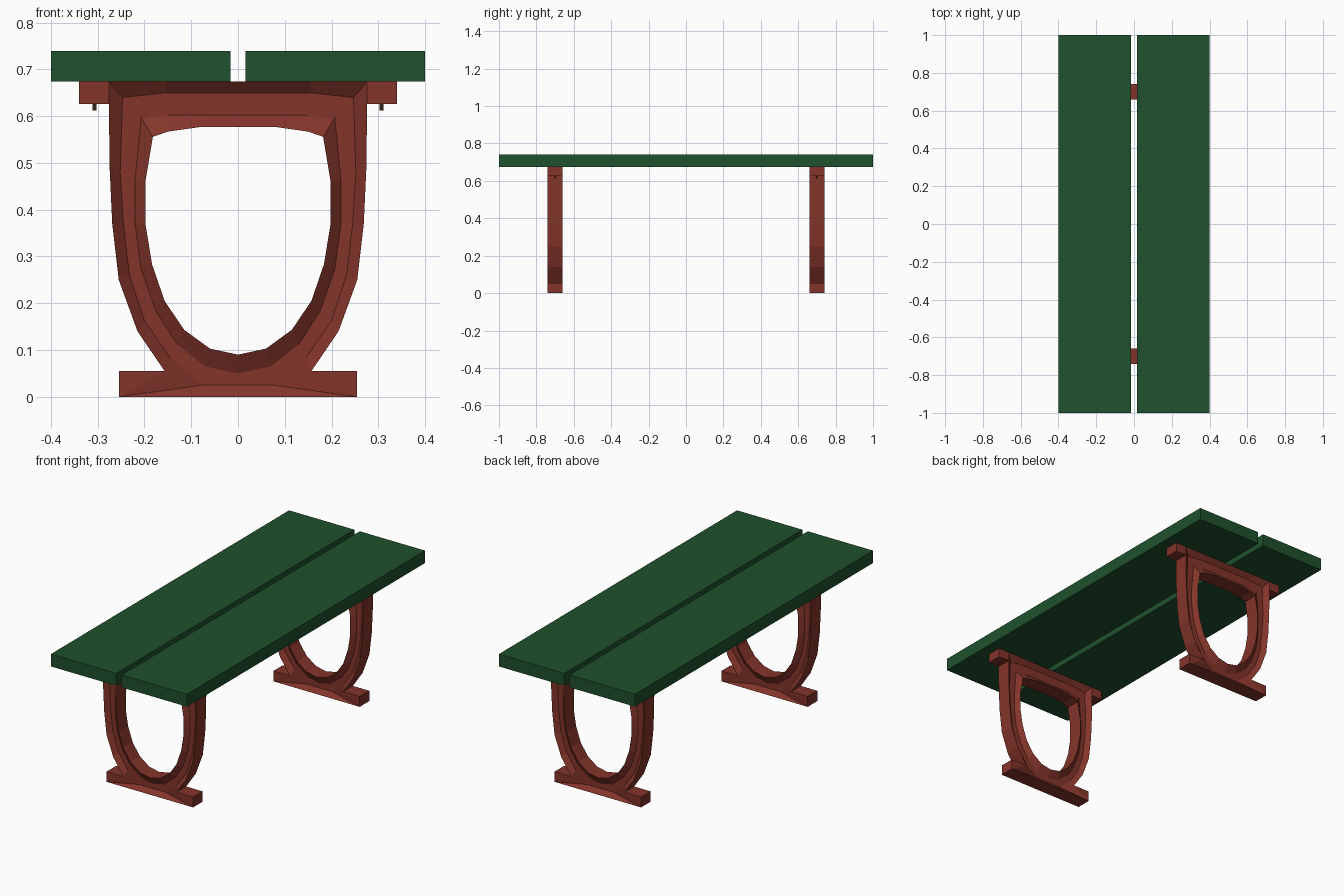
import bpy, bmesh

if "Cube" in bpy.data.objects:
    bpy.data.objects.remove(bpy.data.objects["Cube"])


def material(name, color):
    m = bpy.data.materials.new(name)
    m.diffuse_color = color
    m.use_nodes = True
    m.node_tree.nodes["Principled BSDF"].inputs["Base Color"].default_value = m.diffuse_color
    return m


GREEN = material("green_paint", (0.014, 0.082, 0.026, 1))
RED = material("rust_red_iron", (0.23, 0.035, 0.023, 1))
BOLT = material("bolt_brown", (0.10, 0.04, 0.015, 1))


def finish(bm, name, mat):
    bmesh.ops.recalc_face_normals(bm, faces=bm.faces)
    me = bpy.data.meshes.new(name)
    bm.to_mesh(me)
    bm.free()
    me.materials.append(mat)
    ob = bpy.data.objects.new(name, me)
    bpy.context.collection.objects.link(ob)
    return ob


def box(name, lo, hi, mat):
    bm = bmesh.new()
    bmesh.ops.create_cube(bm, size=1)
    for v in bm.verts:
        v.co = [(a + b) / 2 + c * (b - a) for a, b, c in zip(lo, hi, v.co)]
    return finish(bm, name, mat)


# Half profiles of the cast leg, top centre to bottom centre
OUTER = [(0, .674), (.08, .674), (.155, .674), (.276, .674), (.275, .5), (.269, .37),
         (.255, .25), (.215, .14), (.157, .055), (.254, 0), (0, 0)]
GROOVE_OUT = [(0, .65), (.08, .65), (.155, .65), (.247, .64), (.252, .48), (.245, .37),
              (.232, .26), (.2, .163), (.145, .083), (.075, .025), (0, .025)]
GROOVE_IN = [(0, .603), (.08, .603), (.15, .602), (.207, .597), (.22, .465), (.22, .37),
             (.207, .272), (.175, .182), (.13, .112), (.07, .065), (0, .05)]
HOLE = [(0, .577), (.08, .577), (.15, .567), (.182, .556), (.198, .46), (.198, .37),
        (.184, .284), (.157, .205), (.115, .143), (.06, .103), (0, .09)]
HALF, RECESS = 0.04, 0.018


def leg(name, y):
    bm = bmesh.new()
    # Closed strip across the section: rim, groove, hole on both sides
    rows = [(OUTER, -HALF), (GROOVE_OUT, -RECESS), (GROOVE_IN, -RECESS), (HOLE, -HALF),
            (HOLE, HALF), (GROOVE_IN, RECESS), (GROOVE_OUT, RECESS), (OUTER, HALF)]
    for s in (1, -1):
        grid = [[bm.verts.new((s * x, y + d, z)) for x, z in p] for p, d in rows]
        for r in range(8):
            a, b = grid[r], grid[(r + 1) % 8]
            for i in range(len(OUTER) - 1):
                if r == 7 and i == 8:
                    continue
                bm.faces.new((a[i], a[i + 1], b[i + 1], b[i]))
        # Foot end wedge
        f, k = grid[0], grid[7]
        e0 = bm.verts.new((s * .254, y - HALF, .055))
        e1 = bm.verts.new((s * .254, y + HALF, .055))
        bm.faces.new((f[8], e0, f[9]))
        bm.faces.new((k[8], k[9], e1))
        bm.faces.new((f[8], k[8], e1, e0))
        bm.faces.new((e0, e1, k[9], f[9]))
    bmesh.ops.remove_doubles(bm, verts=bm.verts, dist=1e-5)
    finish(bm, name, RED)


# Table top planks
box("plank_left", (-.4, -1, .674), (-.016, 1, .74), GREEN)
box("plank_right", (.016, -1, .674), (.4, 1, .74), GREEN)

# Legs with top lugs and bolts
for end, y in (("front", -.7), ("back", .7)):
    leg(end + "_leg", y)
    for side, s in (("left", -1), ("right", 1)):
        xs = sorted((s * .2755, s * .34))
        box(f"{end}_lug_{side}", (xs[0], y - HALF, .626), (xs[1], y + HALF, .674), RED)
        bm = bmesh.new()
        bmesh.ops.create_cone(bm, cap_ends=True, segments=8, radius1=.004, radius2=.004, depth=.02)
        bmesh.ops.translate(bm, verts=bm.verts, vec=(s * .307, y, .622))
        finish(bm, f"{end}_bolt_{side}", BOLT)
